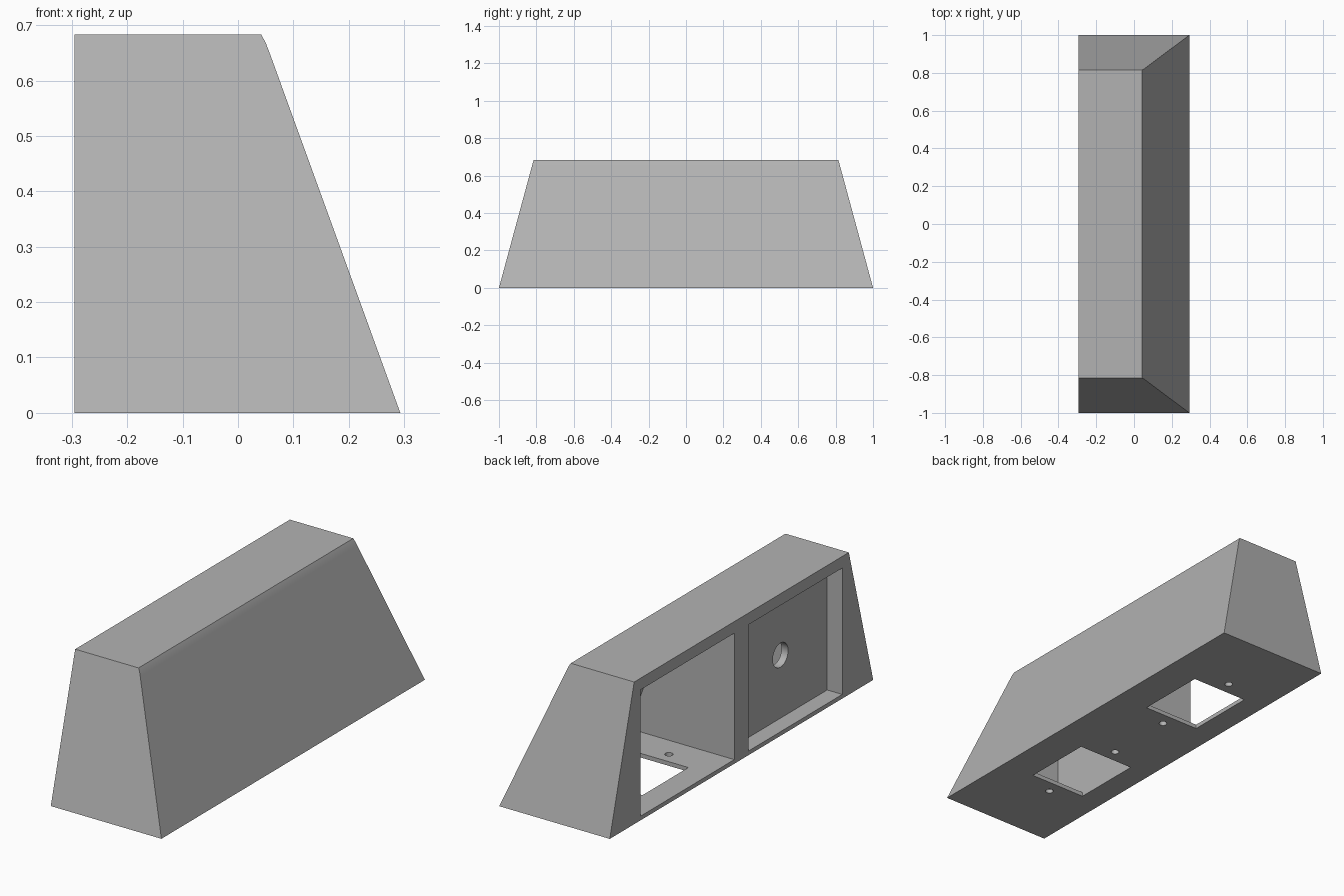
import bpy
import bmesh
import math
from mathutils import Matrix

cube = bpy.data.objects.get("Cube")
if cube:
    bpy.data.objects.remove(cube, do_unlink=True)

grey = bpy.data.materials.new("light_grey")
grey.use_nodes = True
colour = (0.45, 0.45, 0.45, 1)
grey.diffuse_color = colour
grey.node_tree.nodes["Principled BSDF"].inputs["Base Color"].default_value = colour

BACK = -0.295         # flat open side
SLOPE = 0.363         # lean of the sloping side
FLOOR, CEILING = 0.02, 0.627
BAY = 0.41            # centre of each bay along y
HALF_BAY = 0.355


def make_object(name, bm):
    bmesh.ops.recalc_face_normals(bm, faces=bm.faces)
    mesh = bpy.data.meshes.new(name)
    bm.to_mesh(mesh)
    bm.free()
    mesh.materials.append(grey)
    obj = bpy.data.objects.new(name, mesh)
    bpy.context.collection.objects.link(obj)
    return obj


def prism(name, profile, centre, half, taper=0.0):
    """Extrude an x-z profile along y; taper draws the ends in with height."""
    bm = bmesh.new()
    rings = [[bm.verts.new((x, centre + s * (half - taper * z), z)) for x, z in profile]
             for s in (-1, 1)]
    for ring in rings:
        bm.faces.new(ring)
    n = len(profile)
    for i in range(n):
        j = (i + 1) % n
        bm.faces.new((rings[0][i], rings[0][j], rings[1][j], rings[1][i]))
    return make_object(name, bm)


def rectangle(x0, x1, z0, z1):
    return [(x0, z0), (x1, z0), (x1, z1), (x0, z1)]


def cavity_profile(x0):
    """Hollow that follows the inside of the sloping wall."""
    inner = [0.273 - SLOPE * z for z in (FLOOR, CEILING)]
    return [(x0, FLOOR), (inner[0], FLOOR), (inner[1], CEILING), (x0, CEILING)]


def cylinder(name, radius, depth, location, axis="Z"):
    turn = Matrix.Rotation(math.pi / 2, 4, "Y") if axis == "X" else Matrix()
    bm = bmesh.new()
    bmesh.ops.create_cone(bm, cap_ends=True, segments=48, radius1=radius, radius2=radius,
                          depth=depth, matrix=Matrix.Translation(location) @ turn)
    return make_object(name, bm)


# Tapered outer housing with a softened upper edge
housing = prism("housing", [(BACK, 0), (0.293, 0), (0.057, 0.65), (0.0505, 0.667),
                            (0.042, 0.683), (BACK, 0.683)], 0, 1, taper=0.271)

# Open bay, shallow recess, and the hollow behind the recessed panel
cutters = [
    prism("open_bay_cutter", cavity_profile(-0.4), BAY, HALF_BAY),
    prism("recess_cutter", rectangle(-0.4, -0.215, FLOOR, CEILING), -BAY, HALF_BAY),
    prism("hollow_cutter", cavity_profile(-0.18), -BAY, HALF_BAY),
    cylinder("panel_hole_cutter", 0.058, 0.1, (-0.2, -BAY, 0.323), "X"),
]

# Floor windows, each flanked by two screw holes
for side in (-1, 1):
    cutters.append(prism("floor_window_cutter", rectangle(-0.178, 0.122, -0.1, 0.05),
                         side * BAY, 0.174))
    for offset in (-0.237, 0.237):
        cutters.append(cylinder("screw_hole_cutter", 0.018, 0.1,
                                (-0.03, side * BAY + offset, 0)))

bpy.ops.object.select_all(action="DESELECT")
bpy.context.view_layer.objects.active = housing
housing.select_set(True)
for cutter in cutters:
    cutter.hide_render = True
    cut = housing.modifiers.new("cut", "BOOLEAN")
    cut.operation = "DIFFERENCE"
    cut.solver = "EXACT"
    cut.object = cutter
    bpy.ops.object.modifier_apply(modifier=cut.name)
    bpy.data.objects.remove(cutter, do_unlink=True)

bpy.ops.object.shade_smooth_by_angle(angle=math.radians(9))
